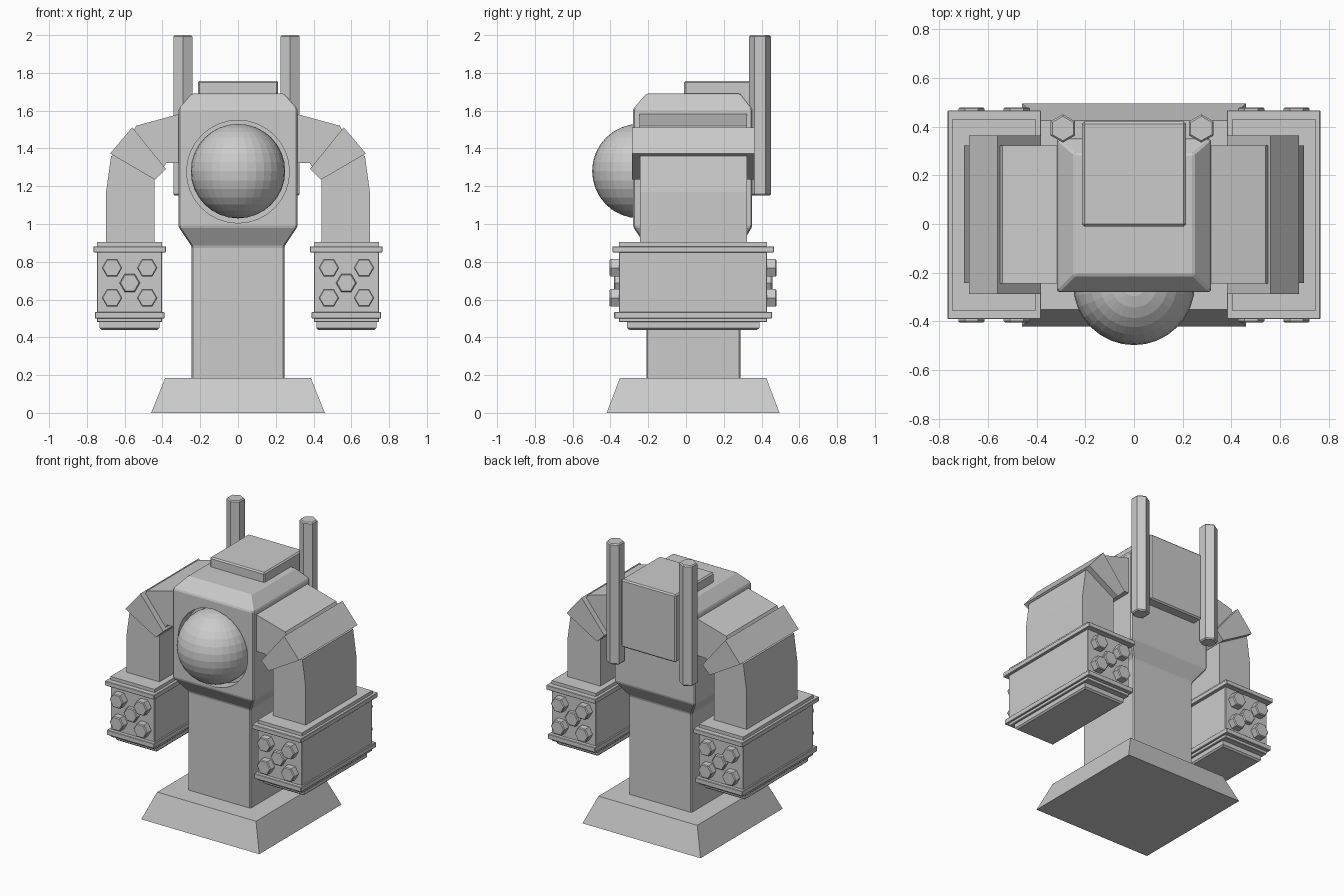
import bpy, bmesh
from math import cos, sin, pi, radians

if "Cube" in bpy.data.objects:
    bpy.data.objects.remove(bpy.data.objects["Cube"])

grey = bpy.data.materials.new("plain grey")
grey.diffuse_color = (0.6, 0.6, 0.6, 1)
grey.use_nodes = True
grey.node_tree.nodes["Principled BSDF"].inputs["Base Color"].default_value = grey.diffuse_color


def loft(name, rings, bevel=0.0):
    """Solid skinned through matching rings of points, capped at both ends."""
    bm = bmesh.new()
    loops = [[bm.verts.new(p) for p in ring] for ring in rings]
    n = len(loops[0])
    for a, b in zip(loops, loops[1:]):
        for i in range(n):
            j = (i + 1) % n
            bm.faces.new((a[i], a[j], b[j], b[i]))
    bm.faces.new(loops[0])
    bm.faces.new(loops[-1])
    bmesh.ops.recalc_face_normals(bm, faces=bm.faces)
    if bevel:
        bmesh.ops.bevel(bm, geom=bm.edges[:], offset=bevel, segments=1,
                        affect='EDGES', profile=0.5)
    me = bpy.data.meshes.new(name)
    bm.to_mesh(me)
    bm.free()
    me.materials.append(grey)
    ob = bpy.data.objects.new(name, me)
    bpy.context.collection.objects.link(ob)
    return ob


def rect(x0, x1, y0, y1, z):
    return [(x0, y0, z), (x1, y0, z), (x1, y1, z), (x0, y1, z)]


def box(name, x, y, z, bevel=0.0):
    return loft(name, [rect(*x, *y, k) for k in z], bevel)


def prism(name, profile, y0, y1, s=1, bevel=0.0):
    """Profile in x/z extruded along y; s mirrors it in x."""
    return loft(name, [[(s * x, y, z) for x, z in profile] for y in (y0, y1)], bevel)


# base
loft("base", [rect(-.46, .46, -.42, .495, 0), rect(-.385, .385, -.35, .425, .185)])

# column and head in one piece
small, big = (-.245, .245, -.21, .288), (-.315, .315, -.28, .35)
body = loft("column_and_head", [rect(*small, .17), rect(*small, .88), rect(*big, .985),
                                rect(*big, 1.61), rect(*small, 1.69)], .007)

# eye socket cut into the head front
ring = [(.272 * cos(2 * pi * i / 32), 1.277 + .272 * sin(2 * pi * i / 32)) for i in range(32)]
cutter = prism("socket_cutter", ring, -.4, -.19)
cutter.hide_render = True
cutter.hide_viewport = True
cut = body.modifiers.new("socket", 'BOOLEAN')
cut.object = cutter
cut.operation = 'DIFFERENCE'
cut.solver = 'EXACT'

# eye ball
bpy.ops.mesh.primitive_uv_sphere_add(segments=32, ring_count=16, radius=.25,
                                     location=(0, -.247, 1.28))
eye = bpy.context.object
eye.name = "eye_ball"
eye.data.materials.append(grey)

# backpack
box("backpack", (-.213, .213), (-.01, .42), (1.28, 1.757), .009)

# antennas
for x, side in ((-.292, "left"), (.276, "right")):
    hexa = lambda r, z: [(x + r * cos(radians(30 + 60 * i)),
                          .392 + r * sin(radians(30 + 60 * i)), z) for i in range(6)]
    loft(side + "_antenna", [hexa(.05, 1.15), hexa(.058, 1.158),
                             hexa(.058, 1.992), hexa(.05, 2.0)])

# arms
for s, side in ((-1, "left"), (1, "right")):
    prism(side + "_shoulder", [(.29, 1.588), (.54, 1.52), (.56, 1.48), (.40, 1.29),
                               (.38, 1.323), (.29, 1.323)], -.245, .323, s)
    prism(side + "_elbow", [(.56, 1.512), (.677, 1.373), (.44, 1.235), (.382, 1.292)],
          -.287, .363, s)
    prism(side + "_upper_arm", [(.442, .89), (.698, .89), (.698, 1.17), (.672, 1.36),
                                (.60, 1.38), (.442, 1.25)], -.243, .322, s)

    # forearm box with stacked rims: inner x, outer x, front y, back y, bottom z, top z
    for part, x0, x1, y0, y1, z0, z1, bv in (
            ("top_plate", .402, .746, -.354, .429, .86, .905, 0),
            ("upper_rim", .381, .765, -.39, .466, .85, .882, .003),
            ("forearm_box", .402, .746, -.354, .429, .48, .87, .003),
            ("lower_rim", .39, .758, -.38, .455, .5, .535, .003)):
        box(f"{side}_{part}", (s * x0, s * x1), (y0, y1), (z0, z1), bv)
    loft(side + "_bottom_plate", [rect(s * .425, s * .722, -.30, .376, .44),
                                  rect(s * .415, s * .733, -.312, .388, .45),
                                  rect(s * .415, s * .733, -.312, .388, .49)])

    # hex bolts on the front and back of the forearm
    for bx, bz, d in ((.481, .768, .05), (.667, .768, .05), (.573, .688, .028),
                      (.481, .609, .05), (.667, .609, .05)):
        for face, wall, out in (("front", -.354, -1), ("back", .429, 1)):
            def bolt_ring(r, y):
                return [(s * bx + r * cos(pi * i / 3), y, bz + r * sin(pi * i / 3))
                        for i in range(6)]
            loft(f"{side}_{face}_bolt", [bolt_ring(.054, wall - out * .01),
                                         bolt_ring(.054, wall + out * (d - .006)),
                                         bolt_ring(.048, wall + out * d)])
